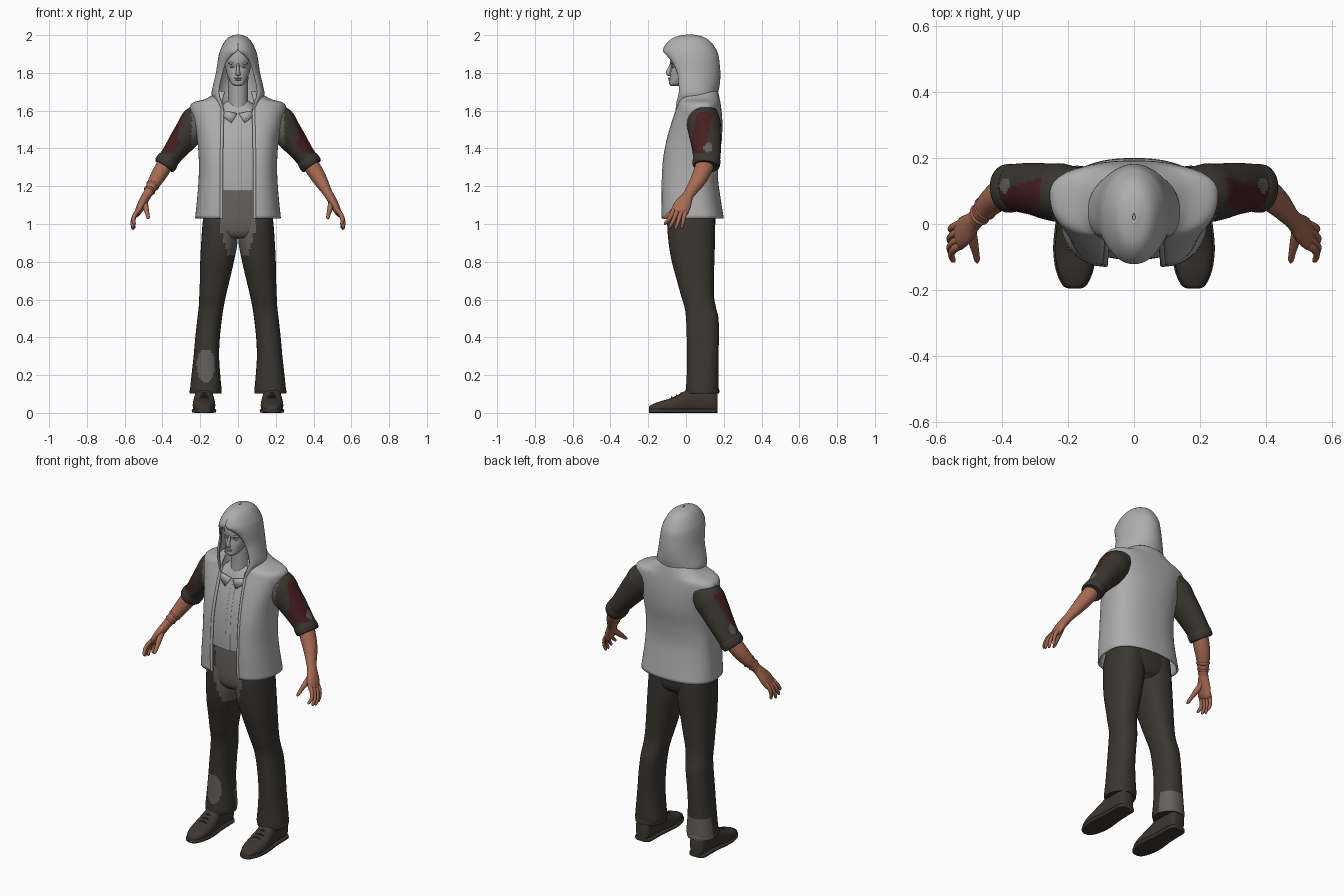
import bpy, bmesh, math
from mathutils import Vector


def material(name, rgb):
    m = bpy.data.materials.new(name)
    m.diffuse_color = (*rgb, 1)
    return m


CLOTH = material("light_grey_cloth", (0.42, 0.42, 0.42))
FACE = material("grey_face", (0.38, 0.38, 0.38))
BROWN = material("dark_brown_cloth", (0.043, 0.037, 0.030))
PATCH = material("grey_brown_patch", (0.13, 0.118, 0.108))
RED = material("dark_red_patch", (0.062, 0.014, 0.015))
SKIN = material("skin", (0.38, 0.145, 0.085))
SHOE = material("shoe_leather", (0.046, 0.037, 0.030))


def smooth_rows(rows, k):
    """Catmull-Rom interpolation of number tuples."""
    out = []
    for i in range(len(rows) - 1):
        a, b, c, d = rows[max(i - 1, 0)], rows[i], rows[i + 1], rows[min(i + 2, len(rows) - 1)]
        for j in range(k):
            t = j / k
            out.append([0.5 * (2 * q + (r - p) * t + (2 * p - 5 * q + 4 * r - s) * t * t
                               + (3 * q - p - 3 * r + s) * t ** 3) for p, q, r, s in zip(a, b, c, d)])
    return out + [list(rows[-1])]


def loft(name, rings, mats, rule=None, closed=True, side=1, thick=0):
    bm = bmesh.new()
    vs = [[bm.verts.new((p[0] * side, p[1], p[2])) for p in r] for r in rings]
    n = len(vs[0])
    for a, b in zip(vs, vs[1:]):
        for i in range(n if closed else n - 1):
            j = (i + 1) % n
            bm.faces.new((a[i], a[j], b[j], b[i]))
    if closed:
        bm.faces.new(vs[0])
        bm.faces.new(vs[-1])
    else:
        bmesh.ops.remove_doubles(bm, verts=bm.verts, dist=0.0004)
    bmesh.ops.recalc_face_normals(bm, faces=bm.faces)
    for f in bm.faces:
        f.smooth = True
        if rule:
            f.material_index = rule(f.calc_center_median())
    me = bpy.data.meshes.new(name)
    bm.to_mesh(me)
    bm.free()
    me.set_sharp_from_angle(angle=math.radians(50))
    for m in mats:
        me.materials.append(m)
    ob = bpy.data.objects.new(name, me)
    bpy.context.collection.objects.link(ob)
    if thick:
        md = ob.modifiers.new("thickness", 'SOLIDIFY')
        md.thickness, md.offset = thick, 0
    return ob


def oval(c, u, v, p=2, n=32):
    pts = []
    for i in range(n):
        t = 2 * math.pi * i / n
        x, y = math.cos(t), math.sin(t)
        pts.append(c + u * math.copysign(abs(x) ** (2 / p), x) + v * math.copysign(abs(y) ** (2 / p), y))
    return pts


def column(name, rows, mats, k=5, p=2.2, n=32, **kw):
    """Rows: z, centre x, half width, front y, back y."""
    rings = [oval(Vector((cx, (f + b) / 2, z)), Vector((w, 0, 0)), Vector((0, (b - f) / 2, 0)), p, n)
             for z, cx, w, f, b in smooth_rows(rows, k)]
    return loft(name, rings, mats, **kw)


def limb(name, rows, mats, k=5, n=24, **kw):
    """Rows: x, y, z, radius across, radius front to back."""
    rows = smooth_rows(rows, k)
    rings = []
    for i, r in enumerate(rows):
        t = (Vector(rows[min(i + 1, len(rows) - 1)][:3]) - Vector(rows[max(i - 1, 0)][:3])).normalized()
        v = Vector((0, 1, 0))
        v = (v - t * v.dot(t)).normalized()
        rings.append(oval(Vector(r[:3]), t.cross(v) * r[3], v * r[4], n=n))
    return loft(name, rings, mats, **kw)


def shell(name, rows, mat, k=5, n=16, e=1.0, thick=0.008):
    """Open-fronted garment. Rows: z, half width, back y, middle y, edge x, edge y."""
    rings = []
    for z, w, yb, cy, xe, ye in smooth_rows(rows, k):
        half = []
        for i in range(2 * n + 1):
            a = math.pi / 2 * i / n
            s, c = abs(math.sin(a)), abs(math.cos(a))
            if i <= n:
                half.append((w * s ** e, cy + (yb - cy) * c ** e, z))
            else:
                half.append((xe + (w - xe) * s ** e, cy + (ye - cy) * c ** e, z))
        rings.append([(-x, y, h) for x, y, h in half[:0:-1]] + half)
    return loft(name, rings, [mat], closed=False, thick=thick)


def blob(name, c, r, mat):
    rows = [[c[2] + r[2] * math.sin(a), c[0], max(r[0] * math.cos(a), 1e-4),
             c[1] - r[1] * math.cos(a) - 1e-4, c[1] + r[1] * math.cos(a) + 1e-4]
            for a in [math.pi * (i / 8 - 0.5) for i in range(9)]]
    column(name, rows, [mat], k=1, p=2, n=16)


# Hood, open at the face with a peak over the brow
shell("hood", [(2.0, .004, .03, .02, 0, .012), (1.987, .045, .09, .03, 0, -.055), (1.96, .07, .13, .03, 0, -.094),
               (1.92, .09, .157, .03, .002, -.118), (1.893, .098, .168, .03, .034, -.098),
               (1.86, .104, .173, .03, .062, -.07), (1.80, .113, .178, .03, .08, -.043),
               (1.74, .127, .175, .03, .095, -.035), (1.69, .136, .165, .04, .10, -.035),
               (1.65, .122, .162, .05, .088, -.045), (1.58, .10, .16, .06, .07, -.055)], CLOTH)

# Vest, open down the front
VEST = [(1.03, .222, .195, .06, .088, -.122), (1.15, .21, .176, .05, .088, -.124), (1.25, .203, .164, .05, .088, -.121),
        (1.35, .203, .17, .05, .088, -.114), (1.45, .212, .185, .06, .086, -.095), (1.55, .235, .187, .08, .084, -.066),
        (1.61, .25, .182, .09, .082, -.045), (1.638, .236, .178, .09, .082, -.035), (1.66, .165, .174, .09, .08, -.025),
        (1.70, .105, .165, .08, .07, -.01)]
shell("vest", VEST, CLOTH, e=0.85, thick=0.01)
for s, side in ((1, "left"), (-1, "right")):
    limb(side + "_vest_edge", [(r[4], r[5] - .001, r[0], .009, .006) for r in VEST[:8]], [CLOTH], n=10, side=s)

# Shirt, placket and collar points
SHIRT = [(1.175, 0, .16, -.108, .13), (1.25, 0, .18, -.108, .14), (1.35, 0, .18, -.102, .145),
         (1.45, 0, .185, -.086, .16), (1.55, 0, .18, -.056, .16), (1.61, 0, .11, -.035, .15), (1.65, 0, .06, -.01, .12)]
column("shirt", SHIRT, [CLOTH], p=2.5)
limb("shirt_placket", [(.008, r[3] - .001, r[0], .014, .004) for r in SHIRT[:5]], [CLOTH], n=10)
for s, side in ((1, "left"), (-1, "right")):
    loft(side + "_collar", [[(.004, -.056, 1.585), (.075, -.05, 1.60)], [(.035, -.072, 1.535), (.08, -.06, 1.57)]],
         [CLOTH], closed=False, side=s, thick=.006)

# Head and neck
column("neck", [(1.54, 0, .07, -.04, .12), (1.62, 0, .056, -.032, .1), (1.70, 0, .052, -.03, .08),
                (1.78, 0, .055, -.03, .08)], [FACE], p=2)
column("head", [(1.73, 0, .018, -.08, -.03), (1.742, 0, .034, -.089, -.01), (1.765, 0, .047, -.087, .03),
                (1.80, 0, .06, -.082, .07), (1.83, 0, .067, -.077, .09), (1.855, 0, .069, -.084, .1),
                (1.90, 0, .068, -.078, .1), (1.95, 0, .045, -.045, .08), (1.97, 0, .01, 0, .04)], [FACE], p=2.2)
limb("nose", [(0, -.076, 1.853, .006, .006), (0, -.087, 1.825, .008, .009), (0, -.095, 1.802, .011, .012),
              (0, -.09, 1.792, .014, .009), (0, -.083, 1.787, .006, .004)], [FACE], k=3, n=12)
blob("upper_lip", (0, -.087, 1.772), (.021, .007, .005), FACE)
blob("lower_lip", (0, -.086, 1.763), (.017, .008, .005), FACE)
for s, side in ((1, "left"), (-1, "right")):
    blob(side + "_eye", (s * .029, -.066, 1.832), (.014, .009, .006), FACE)
    blob(side + "_brow", (s * .03, -.07, 1.852), (.024, .01, .007), FACE)


# Trousers with the lighter front panel and the patches
def trouser_rule(c):
    if c.y < .035 and c.z > .83 and abs(c.x) < min(.09, .05 + .3 * (c.z - .83)):
        return 1
    if c.y < .08 and ((c.x + .17) / .048) ** 2 + ((c.z - .25) / .09) ** 2 < 1:
        return 1
    return int(c.x < -.05 and c.y > .10 and c.z < .235)


column("trouser_hips", [(.925, 0, .10, -.07, .12), (.95, 0, .15, -.09, .145), (1.0, 0, .183, -.1, .155),
                        (1.1, 0, .183, -.1, .155), (1.19, 0, .165, -.096, .14)], [BROWN, PATCH], p=2.5, n=64,
       rule=trouser_rule)
for s, side in ((1, "left"), (-1, "right")):
    leg = [(.108, .25, .093, .002, .168), (.13, .253, .088, 0, .173), (.2, .246, .094, .004, .172), (.3, .235, .1, .005, .172),
           (.4, .226, .096, .004, .174), (.5, .215, .085, 0, .172), (.56, .208, .076, -.008, .158),
           (.62, .205, .064, -.026, .148), (.7, .202, .045, -.048, .148), (.8, .2, .022, -.075, .15),
           (.9, .195, .003, -.092, .153), (1.0, .188, .0, -.099, .153), (1.06, .18, .0, -.09, .15)]
    column(side + "_trouser_leg", [(z, (o + i) / 2, (o - i) / 2, f, b) for z, o, i, f, b in leg], [BROWN, PATCH],
           k=6, p=2.3, n=40, side=s, rule=trouser_rule)
    limb(side + "_trouser_cuff", [(.172, .087, .102, .083, .088), (.172, .087, .116, .085, .09),
                                  (.172, .087, .13, .08, .086)], [BROWN, PATCH], k=2, n=32, side=s, rule=trouser_rule)

    # Shoes, built of sections from toe to heel
    shoe = [(-.196, .012, .03), (-.185, .032, .042), (-.14, .052, .06), (-.08, .06, .078), (-.02, .056, .108),
            (.03, .05, .135), (.1, .048, .14), (.15, .046, .135), (.168, .032, .12)]
    for part, grow, lift in (("_shoe", 0, 1), ("_shoe_sole", .005, 0)):
        rings = []
        for y, w, h in smooth_rows(shoe, 4):
            h = h if lift else .022
            rings.append(oval(Vector((.18, y, h / 2)), Vector((w + grow, 0, 0)), Vector((0, 0, h / 2)),
                              2.6 if lift else 5, 24))
        loft(side + part, rings, [SHOE], side=s)
    for i in range(3):
        limb(f"{side}_lace_{i}", [(.155, -.075 + .025 * i, .077 + .01 * i, .004, .004),
                                  (.18, -.075 + .025 * i, .084 + .011 * i, .004, .004),
                                  (.205, -.075 + .025 * i, .077 + .01 * i, .004, .004)], [SHOE], k=3, n=8, side=s)


# Rolled sleeves with red and grey patches on the outer face
def sleeve_rule(c):
    x, y, z = abs(c.x), c.y, c.z
    outer = x > .215 + (1.54 - z) * .75
    if outer and math.hypot(y - .118, z - 1.405) < .024:
        return 1
    if outer and 1.375 < z < 1.59 and abs(y - .08 - .2 * (z - 1.49)) < .042:
        return 2
    return int(y < .06 and x < .245 and 1.41 < z < 1.6)


for s, side in ((1, "left"), (-1, "right")):
    limb(side + "_sleeve", [(.16, .1, 1.585, .07, .07), (.215, .095, 1.54, .088, .088), (.255, .098, 1.49, .08, .086),
                            (.297, .105, 1.436, .07, .08), (.345, .11, 1.372, .058, .074), (.372, .11, 1.335, .055, .07),
                            (.39, .107, 1.31, .055, .068)], [BROWN, PATCH, RED], k=8, n=48, side=s, rule=sleeve_rule)
    limb(side + "_sleeve_cuff", [(.365, .11, 1.345, .056, .071), (.372, .109, 1.335, .06, .074),
                                 (.386, .107, 1.314, .06, .073), (.392, .106, 1.305, .054, .067)], [BROWN], k=2, n=32, side=s)
    # Forearm running into the palm
    limb(side + "_forearm", [(.37, .11, 1.34, .042, .05), (.41, .085, 1.275, .042, .046), (.44, .06, 1.225, .036, .04),
                             (.475, .02, 1.165, .025, .03), (.49, .005, 1.14, .024, .032), (.512, -.018, 1.10, .022, .045),
                             (.528, -.034, 1.065, .018, .045), (.536, -.042, 1.048, .01, .036)], [SKIN], side=s)
    # Fingers and thumb
    for i, (y0, y1, x1, z1) in enumerate(((-.076, -.11, .548, .995), (-.054, -.085, .557, .978),
                                         (-.03, -.055, .557, .97), (-.008, -.022, .55, .975))):
        limb(f"{side}_finger_{i}", [(.525, y0 + .01, 1.075, .012, .012), (.545, y0, 1.05, .012, .012),
                                    ((x1 + .56) / 2, (y0 + y1) / 2, (1.05 + z1) / 2, .01, .01),
                                    (x1, y1, z1 + .008, .008, .008), (x1 - .001, y1, z1, .003, .003)],
             [SKIN], k=3, n=12, side=s)
    limb(side + "_thumb", [(.495, -.01, 1.12, .016, .018), (.488, -.05, 1.085, .015, .017), (.48, -.085, 1.055, .011, .012),
                           (.476, -.108, 1.035, .009, .009), (.476, -.118, 1.028, .003, .003)],
         [SKIN], k=3, n=12, side=s)

# Two bracelets on the right wrist
for i, (c, r) in enumerate((((.468, .028, 1.178), .032), ((.452, .047, 1.204), .036))):
    d = Vector((.035, -.04, -.06)).normalized()
    limb(f"right_bracelet_{i}", [(*(Vector(c) + d * t), r - abs(t) * .7, r + .004 - abs(t) * .7)
                                 for t in (-.007, 0, .007)], [SKIN], k=3, n=24, side=-1)
